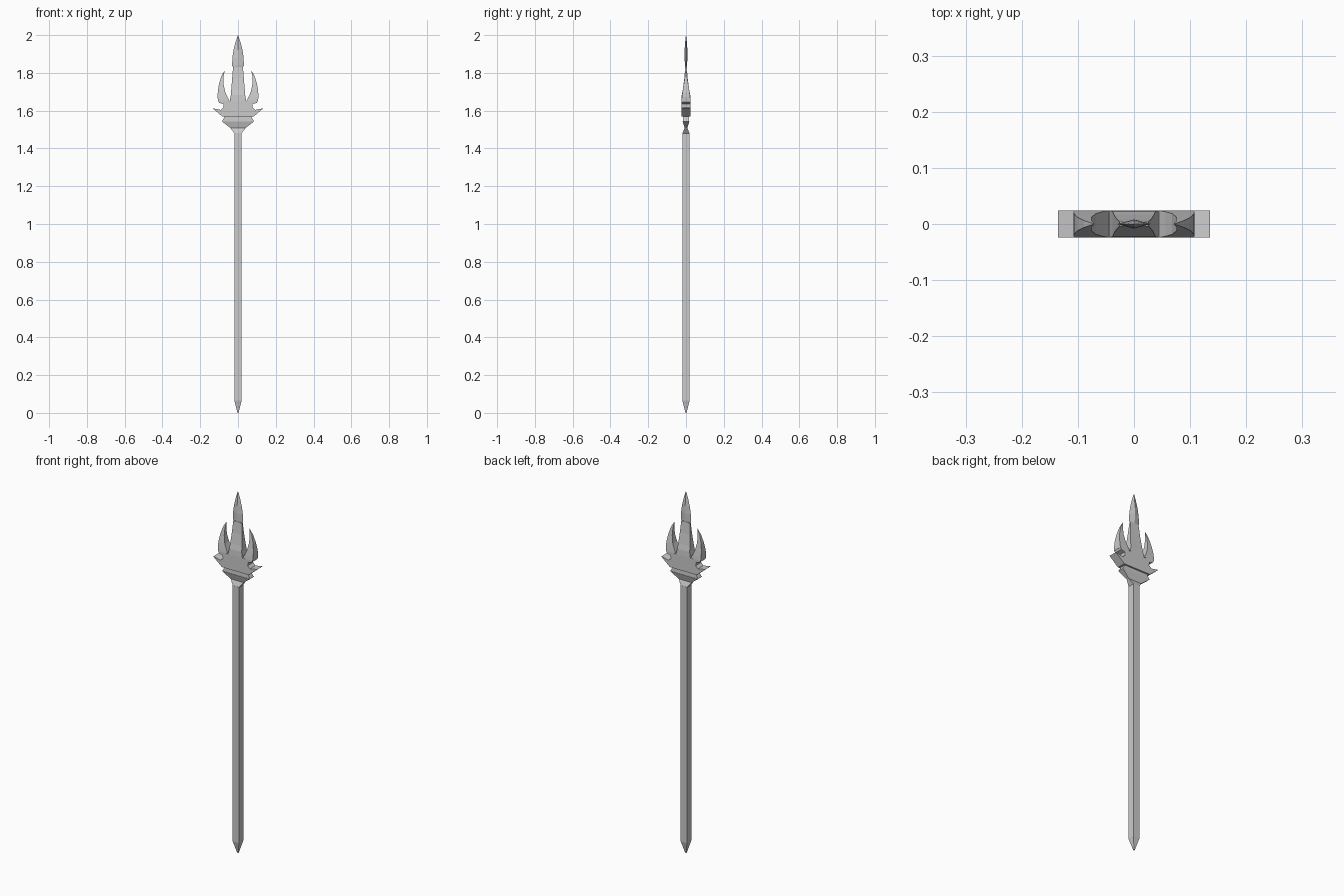
import bpy, bmesh

if "Cube" in bpy.data.objects:
    bpy.data.objects.remove(bpy.data.objects["Cube"])


def finish(bm, name):
    bmesh.ops.recalc_face_normals(bm, faces=bm.faces)
    me = bpy.data.meshes.new(name)
    bm.to_mesh(me)
    bm.free()
    ob = bpy.data.objects.new(name, me)
    bpy.context.collection.objects.link(ob)
    return ob


def loft(name, sections):
    """Stack rectangular sections: (z, x_min, x_max, half_depth)."""
    bm = bmesh.new()
    rings = []
    for z, x0, x1, d in sections:
        rings.append([bm.verts.new(p) for p in
                      ((x0, -d, z), (x1, -d, z), (x1, d, z), (x0, d, z))])
    for a, b in zip(rings, rings[1:]):
        for i in range(4):
            j = (i + 1) % 4
            bm.faces.new((a[i], a[j], b[j], b[i]))
    bm.faces.new(rings[0])
    bm.faces.new(rings[-1])
    return finish(bm, name)


def centred(name, sections):
    return loft(name, [(z, -w, w, d) for z, w, d in sections])


# Square shaft with pointed foot
centred("shaft", [(0, .003, .003), (.065, .019, .019), (1.482, .019, .019)])

# Pinched collar, flange and neck under the head
centred("collar", [(1.48, .019, .019), (1.508, .04, .007), (1.543, .085, .018)])
centred("neck", [(1.543, .085, .016), (1.572, .068, .015)])

# Winged head body, mirrored outline extruded in depth
half = [(.082, 1.568), (.135, 1.613), (.09, 1.604), (.076, 1.618),
        (.078, 1.635), (.1, 1.642), (.106, 1.655), (.044, 1.65)]
outline = half + [(-x, z) for x, z in reversed(half)]
bm = bmesh.new()
face = bm.faces.new([bm.verts.new((x, -.024, z)) for x, z in outline])
ext = bmesh.ops.extrude_face_region(bm, geom=[face])
bmesh.ops.translate(bm, vec=(0, .048, 0),
                    verts=[v for v in ext["geom"] if isinstance(v, bmesh.types.BMVert)])
finish(bm, "head_body")

# Curved side prongs
prong = [(1.652, .045, .106, .024), (1.672, .056, .108, .022),
         (1.70, .068, .107, .0185), (1.74, .076, .101, .012),
         (1.78, .076, .089, .006), (1.812, .071, .072, .0005)]
loft("prong_right", prong)
loft("prong_left", [(z, -b, -a, d) for z, a, b, d in prong])

# Central blade with bevelled shoulder
centred("blade", [(1.65, .044, .024), (1.682, .038, .0225), (1.71, .036, .017),
                  (1.77, .031, .009), (1.832, .026, .004)])

# Spearhead: diamond sections
bm = bmesh.new()
rings = []
for z, w, d in [(1.83, .024, .003), (1.838, .031, .005), (1.88, .030, .008),
                (1.92, .024, .0075), (1.96, .014, .005), (1.985, .006, .002),
                (2.0, .0008, .0004)]:
    rings.append([bm.verts.new(p) for p in
                  ((-w, 0, z), (0, -d, z), (w, 0, z), (0, d, z))])
for a, b in zip(rings, rings[1:]):
    for i in range(4):
        j = (i + 1) % 4
        bm.faces.new((a[i], a[j], b[j], b[i]))
bm.faces.new(rings[0])
bm.faces.new(rings[-1])
finish(bm, "spearhead")
